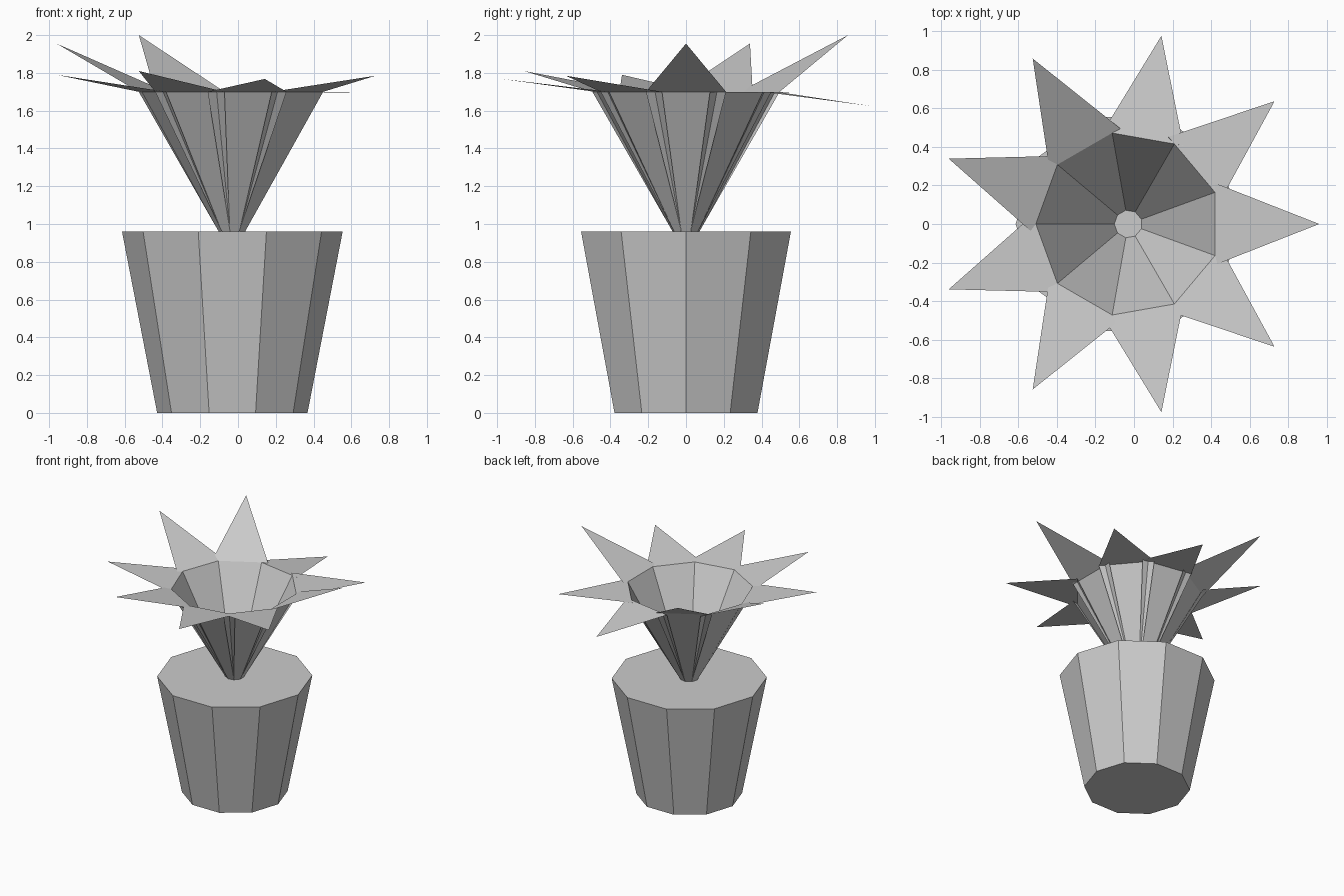
import bpy
import math

if "Cube" in bpy.data.objects:
    bpy.data.objects.remove(bpy.data.objects["Cube"])

CENTRE_X = -0.03

grey = bpy.data.materials.new("plain_grey")
grey.diffuse_color = (0.6, 0.6, 0.6, 1)
grey.use_nodes = True
grey.node_tree.nodes["Principled BSDF"].inputs["Base Color"].default_value = grey.diffuse_color


def add_mesh(name, verts, faces):
    mesh = bpy.data.meshes.new(name)
    mesh.from_pydata(verts, [], faces)
    mesh.materials.append(grey)
    obj = bpy.data.objects.new(name, mesh)
    obj.location.x = CENTRE_X
    bpy.context.collection.objects.link(obj)
    return obj


# Pot: solid ten-sided taper
SIDES = 10
pot = []
for radius, z in ((0.398, 0.0), (0.584, 0.96)):
    for i in range(SIDES):
        a = math.tau * i / SIDES
        pot.append((radius * math.cos(a), radius * math.sin(a), z))
walls = [(i, (i + 1) % SIDES, SIDES + (i + 1) % SIDES, SIDES + i) for i in range(SIDES)]
caps = [tuple(reversed(range(SIDES))), tuple(range(SIDES, 2 * SIDES))]
add_mesh("pot", pot, walls + caps)

# Leaves: a widening flat blade with a pointed tip bent outwards,
# each tip at its own height
TIP_HEIGHTS = [1.955, 1.695, 1.625, 2.0, 1.955, 1.79, 1.81, 1.768, 1.785]
for i, tip_z in enumerate(TIP_HEIGHTS):
    a = math.tau * i / len(TIP_HEIGHTS)
    # outline as distance outwards, distance sideways, height
    outline = [(0.068, -0.024, 0.96), (0.068, 0.024, 0.96),
               (0.45, 0.212, 1.70), (0.99, 0.0, tip_z), (0.45, -0.212, 1.70)]
    verts = [(r * math.cos(a) - s * math.sin(a), r * math.sin(a) + s * math.cos(a), z)
             for r, s, z in outline]
    add_mesh(f"leaf_{i + 1}", verts, [(0, 1, 2, 4), (4, 2, 3)])
